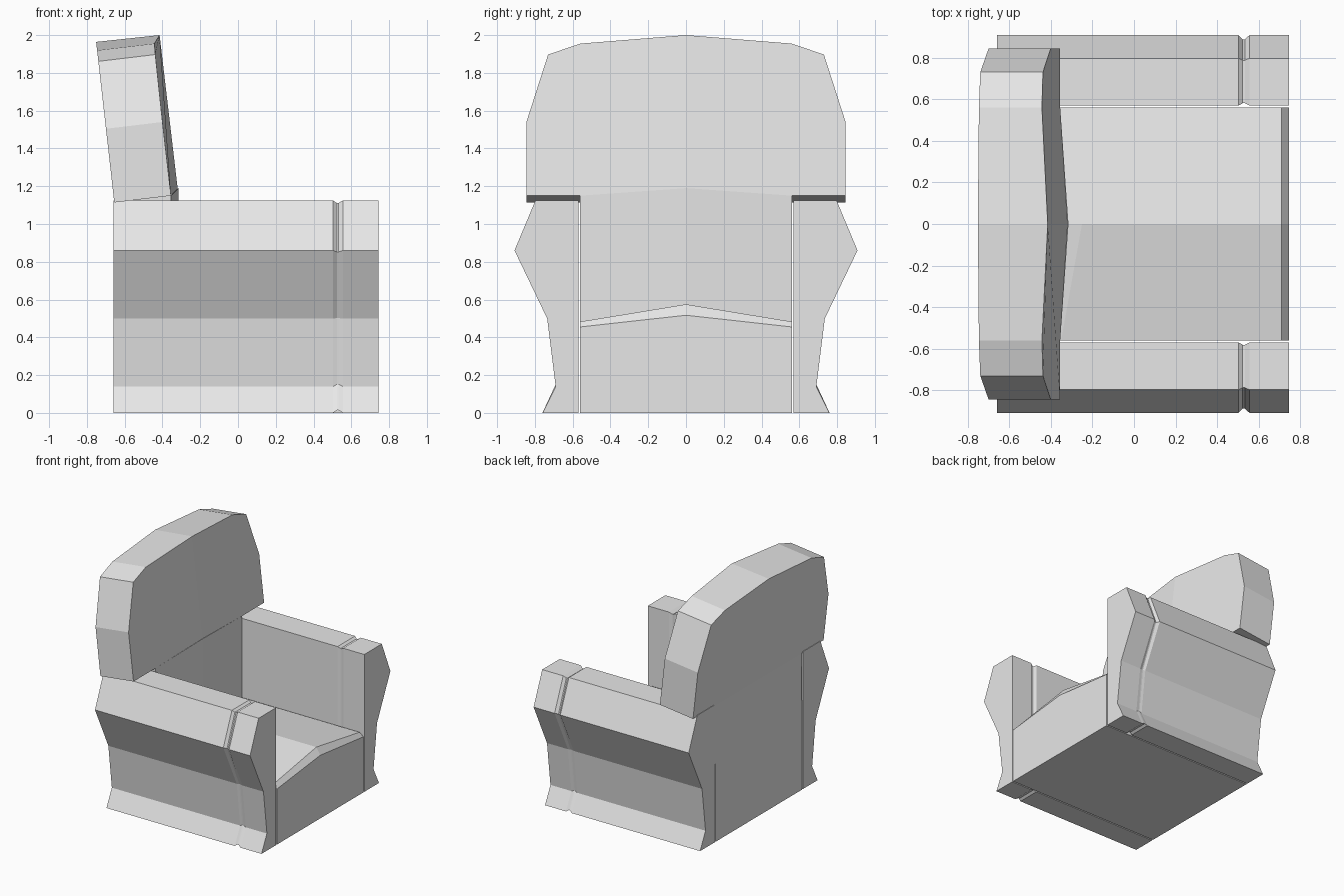
import bpy, bmesh

if "Cube" in bpy.data.objects:
    bpy.data.objects.remove(bpy.data.objects["Cube"])

fabric = bpy.data.materials.new("grey_fabric")
fabric.diffuse_color = (0.8, 0.8, 0.8, 1)
fabric.use_nodes = True
fabric.node_tree.nodes["Principled BSDF"].inputs["Base Color"].default_value = fabric.diffuse_color


def loft(name, rings):
    """Skin a row of matching closed rings and cap both ends."""
    bm = bmesh.new()
    rows = [[bm.verts.new(p) for p in ring] for ring in rings]
    n = len(rows[0])
    for a, b in zip(rows, rows[1:]):
        for i in range(n):
            j = (i + 1) % n
            bm.faces.new((a[i], a[j], b[j], b[i]))
    bm.faces.new(rows[0])
    bm.faces.new(rows[-1])
    bmesh.ops.recalc_face_normals(bm, faces=bm.faces)
    mesh = bpy.data.meshes.new(name)
    bm.to_mesh(mesh)
    bm.free()
    mesh.materials.append(fabric)
    obj = bpy.data.objects.new(name, mesh)
    bpy.context.collection.objects.link(obj)
    return obj


# Arms: side profile (y, z) swept front to back, pinched at the seam groove
ARM = [(0.57, 0), (0.76, 0), (0.69, 0.14), (0.735, 0.5),
       (0.908, 0.86), (0.797, 1.125), (0.57, 1.125)]
STATIONS = [(-0.66, 0), (0.503, 0), (0.523, 1), (0.533, 1), (0.555, 0), (0.745, 0)]


def arm_ring(x, pinch, side):
    ky, kz = 1 - 0.09 * pinch, 1 - 0.025 * pinch
    return [(x, side * (0.69 + (y - 0.69) * ky), 0.56 + (z - 0.56) * kz)
            for y, z in ARM]


for side, name in ((1, "left_arm"), (-1, "right_arm")):
    loft(name, [arm_ring(x, p, side) for x, p in STATIONS])

# Seat: peaked block with a bevelled front edge, dipping where it meets the back
def seat_ring(y, front, top, crest, rear):
    return [(-0.36, y, 0), (0.745, y, 0), (0.745, y, front),
            (0.71, y, top), (crest, y, top), (-0.36, y, rear)]


loft("seat", [seat_ring(-0.56, 0.455, 0.483, -0.35, 0.48),
              seat_ring(0, 0.517, 0.575, -0.25, 0.55),
              seat_ring(0.56, 0.455, 0.483, -0.35, 0.48)])

# Lower back panel between the arms
def panel_ring(y, x, top):
    return [(-0.66, y, 0), (x, y, 0), (x, y, top), (-0.655, y, 1.115)]


loft("lower_back", [panel_ring(-0.56, -0.355, 1.15),
                    panel_ring(0, -0.315, 1.19),
                    panel_ring(0.56, -0.355, 1.15)])

# Backrest: leaning rounded slab, slightly ridged down the middle.
# Half outline from bottom to top: front x, y, z
HALF = [(-0.355, 0.56, 1.15), (-0.355, 0.845, 1.15), (-0.40, 0.845, 1.54),
        (-0.438, 0.73, 1.897), (-0.443, 0.56, 1.955)]
front = ([(-0.315, 0, 1.15)] + HALF + [(-0.415, 0, 2.0)]
         + [(x, -y, z) for x, y, z in reversed(HALF)])
rear = []
for x, y, z in front:
    rear_x = -0.655 - (z - 1.15) * 0.113
    rear.append((rear_x, y, z - 0.036))
backrest = loft("backrest", [rear, front])

# Split the front along its ridge so both halves stay flat
bm = bmesh.new()
bm.from_mesh(backrest.data)
bm.verts.ensure_lookup_table()
n = len(front)
bmesh.ops.connect_verts(bm, verts=[bm.verts[n], bm.verts[n + 6]])
bm.to_mesh(backrest.data)
bm.free()
